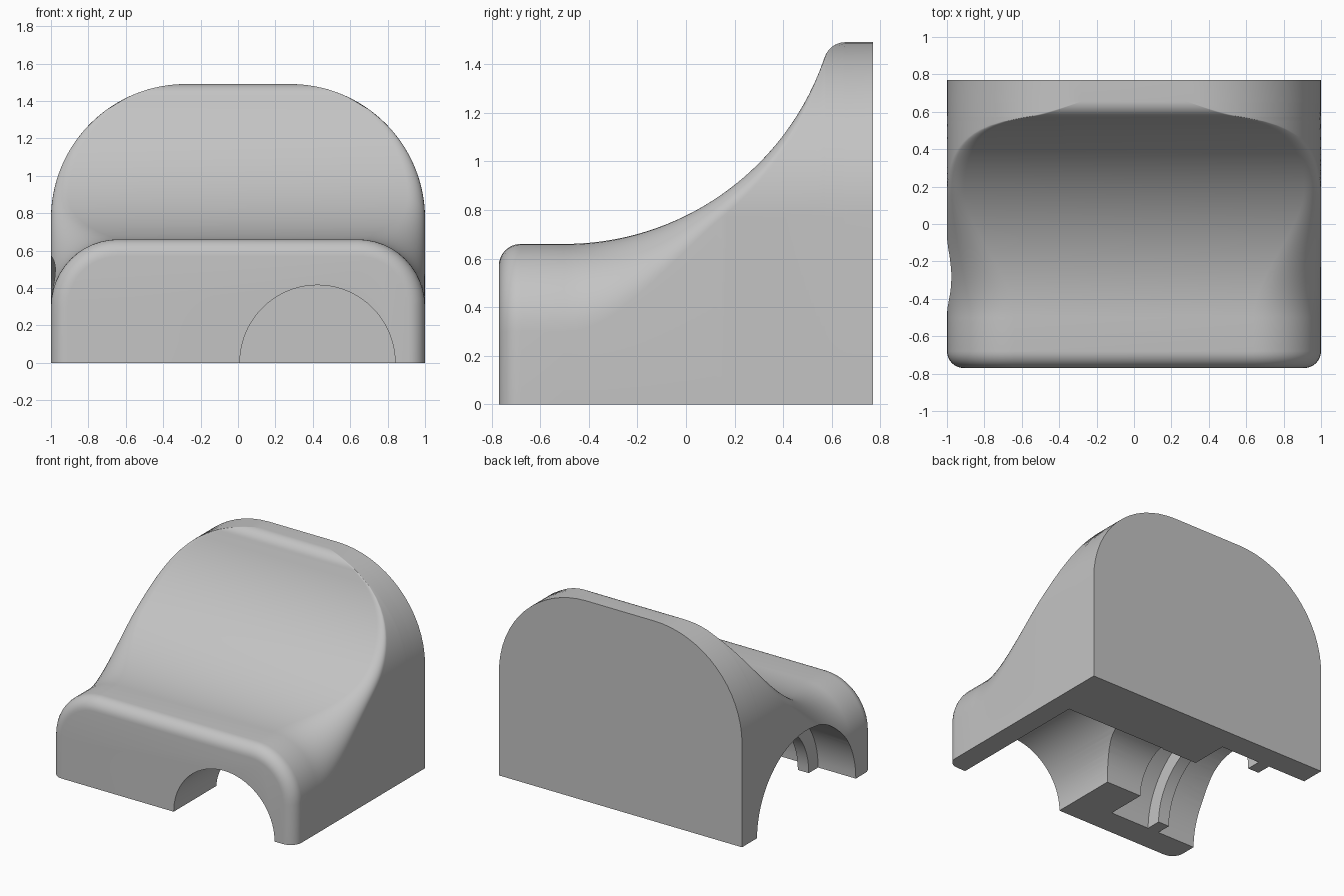
import bpy, bmesh, math
from mathutils import Matrix

if "Cube" in bpy.data.objects:
    bpy.data.objects.remove(bpy.data.objects["Cube"])

Y0, Y1 = -0.77, 0.77            # front and back planes
LOW, HIGH = 0.66, 1.49          # front and back heights
R = 0.72                        # big shoulder radius at the back
CX, CZ = 1 - R, HIGH - R
RS, YS = 1.13, -0.5             # scoop radius and start
F = 0.09                        # small edge fillet

grey = bpy.data.materials.new("light_grey")
grey.diffuse_color = (0.55, 0.55, 0.55, 1)
grey.use_nodes = True
grey.node_tree.nodes["Principled BSDF"].inputs["Base Color"].default_value = grey.diffuse_color


def corner_radius(y):
    t = min(max((y + 0.5) / 0.7, 0), 1)
    return 0.36 - 0.27 * t * t * (3 - 2 * t)


def section(y, h, f, inset=0.0):
    """Closed outline at depth y: side wall, shoulder arc, corner fillet, mirrored."""
    rise = h - f - CZ
    if rise > 0:
        xc = CX + math.sqrt(max((R - f) ** 2 - rise ** 2, 0))
        theta = math.atan2(rise, xc - CX)
    else:
        xc, theta = 1 - inset - f, 0
    base = min(CZ, h - f)
    half = [(1 - inset, 0)]
    for i in range(17):
        a = theta * i / 16
        half.append((1 - inset - R + R * math.cos(a), base + R * math.sin(a)))
    for i in range(1, 13):
        a = theta + (math.pi / 2 - theta) * i / 12
        half.append((xc + f * math.cos(a), h - f + f * math.sin(a)))
    pts = half + [(-x, z) for x, z in reversed(half)]
    return [(x, y, z) for x, z in pts]


# Body: sections from front to back
rows = []
for i in range(9):                                   # rounded front rim
    a = math.pi / 2 * i / 8
    d = F * (1 - math.sin(a))
    rows.append(section(Y0 + F * (1 - math.cos(a)), LOW - d, 0.36 - d, d))
zc = LOW + RS
dy = math.sqrt((RS + F) ** 2 - (zc - HIGH + F) ** 2)
lip_y = YS + dy
ang = math.atan2(zc - HIGH + F, dy)
end_y = YS + RS * math.cos(ang)
rows.append(section(YS, LOW, 0.36))
for i in range(1, 49):                               # concave scoop
    y = YS + (end_y - YS) * i / 48
    rows.append(section(y, zc - math.sqrt(RS ** 2 - (y - YS) ** 2), corner_radius(y)))
for i in range(1, 11):                               # rounded lip
    a = math.pi - ang + (math.pi / 2 - math.pi + ang) * i / 10
    rows.append(section(lip_y + F * math.cos(a), HIGH - F + F * math.sin(a), F))
rows.append(section(Y1, HIGH, F))

bm = bmesh.new()
rings = [[bm.verts.new(p) for p in row] for row in rows]
n = len(rings[0])
for a, b in zip(rings, rings[1:]):
    for i in range(n):
        j = (i + 1) % n
        bm.faces.new((a[i], a[j], b[j], b[i]))
bm.faces.new(rings[0])
bm.faces.new(rings[-1])
bmesh.ops.remove_doubles(bm, verts=bm.verts, dist=1e-4)
bmesh.ops.recalc_face_normals(bm, faces=bm.faces)
mesh = bpy.data.meshes.new("body")
bm.to_mesh(mesh)
bm.free()
body = bpy.data.objects.new("body", mesh)
bpy.context.collection.objects.link(body)
mesh.materials.append(grey)


def bore(name, axis, radius, start, end, offset):
    """Cut a horizontal round channel lying on z = 0."""
    mid = (start + end) / 2
    if axis == 'X':
        m = Matrix.Translation((mid, offset, 0)) @ Matrix.Rotation(math.pi / 2, 4, 'Y')
    else:
        m = Matrix.Translation((offset, mid, 0)) @ Matrix.Rotation(math.pi / 2, 4, 'X')
    c = bmesh.new()
    bmesh.ops.create_cone(c, cap_ends=True, segments=80, radius1=radius,
                          radius2=radius, depth=end - start, matrix=m)
    cm = bpy.data.meshes.new(name)
    c.to_mesh(cm)
    c.free()
    cm.materials.append(grey)
    cutter = bpy.data.objects.new(name, cm)
    cutter.hide_render = True
    bpy.context.collection.objects.link(cutter)
    mod = body.modifiers.new(name, 'BOOLEAN')
    mod.operation, mod.solver, mod.object = 'DIFFERENCE', 'EXACT', cutter
    bpy.context.view_layer.objects.active = body
    bpy.ops.object.modifier_apply(modifier=name)
    bpy.data.objects.remove(cutter)


# Channels: front hole, passage, and side hole with a raised inner rib
bore("front_hole", 'Y', 0.415, -1.0, 0.32, 0.425)
bore("passage", 'X', 0.29, -0.5, 0.4, 0.023)
bore("side_hole_inner", 'X', 0.58, -0.60, -0.28, 0.013)
bore("rib_opening", 'X', 0.47, -0.9, -0.4, 0.013)
bore("side_hole_outer", 'X', 0.58, -1.2, -0.69, 0.013)

bpy.ops.object.select_all(action='DESELECT')
body.select_set(True)
bpy.context.view_layer.objects.active = body
bpy.ops.object.shade_smooth_by_angle(angle=math.radians(30))
